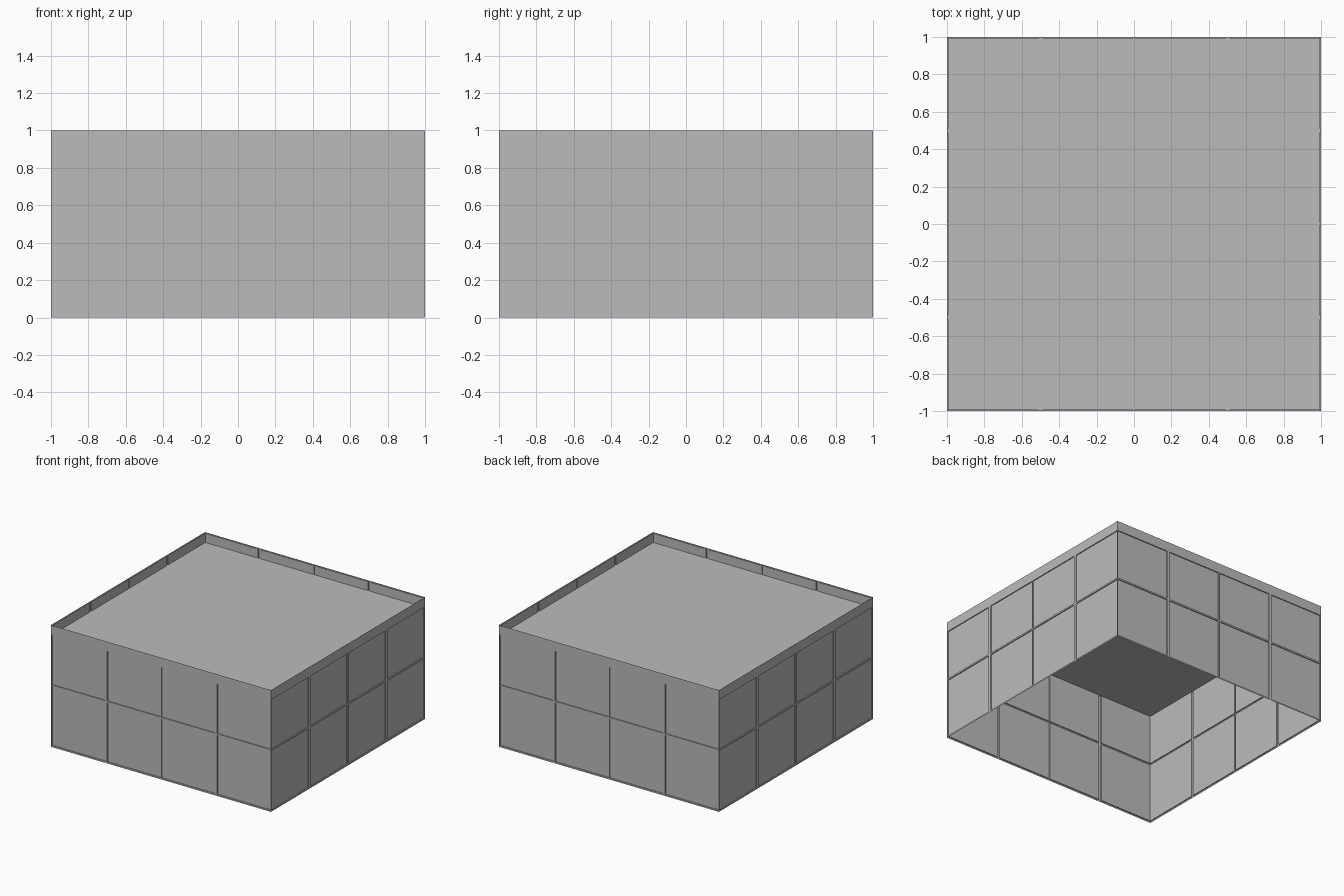
import bpy
import bmesh
from mathutils import Matrix
from math import pi

default = bpy.data.objects.get("Cube")
if default:
    bpy.data.objects.remove(default, do_unlink=True)

grey = bpy.data.materials.new("plain grey")
grey.use_nodes = True
colour = (0.5, 0.5, 0.5, 1)
grey.diffuse_color = colour
grey.node_tree.nodes["Principled BSDF"].inputs["Base Color"].default_value = colour

RECESS = 0.008   # depth of the wall panels
RIM = 0.96       # inner half width of the parapet
ROOF = 0.92      # height of the sunken roof


def finish(bm, name):
    mesh = bpy.data.meshes.new(name)
    bm.to_mesh(mesh)
    bm.free()
    mesh.materials.append(grey)
    obj = bpy.data.objects.new(name, mesh)
    bpy.context.collection.objects.link(obj)
    return obj


def quad(bm, *points):
    return bm.faces.new([bm.verts.new(p) for p in points])


# Panelled sheet walls: a frame lattice whose large cells are pushed inwards
half = [0.005, 0.489, 0.511, 0.995, 1]
columns = [-x for x in reversed(half)] + half
rows = [0, 0.012, 0.498, 0.511, 0.994, 1]


def wall(name, angle):
    bm = bmesh.new()
    panels = []
    for x0, x1 in zip(columns, columns[1:]):
        for z0, z1 in zip(rows, rows[1:]):
            face = quad(bm, (x0, -1, z0), (x1, -1, z0), (x1, -1, z1), (x0, -1, z1))
            if min(x1 - x0, z1 - z0) > 0.1:
                panels.append(face)
    bmesh.ops.remove_doubles(bm, verts=bm.verts, dist=0.0001)
    pushed = bmesh.ops.extrude_discrete_faces(bm, faces=panels)["faces"]
    for face in pushed:
        bmesh.ops.translate(bm, verts=face.verts, vec=(0, RECESS, 0))
    bmesh.ops.rotate(bm, verts=bm.verts, matrix=Matrix.Rotation(angle, 3, "Z"))
    finish(bm, name)


for i, side in enumerate(("front", "left", "back", "right")):
    wall(side + "_wall", i * pi / 2)

# Sunken roof with its flat parapet rim, stepped in from one square
bm = bmesh.new()
roof = quad(bm, (-1, -1, 1), (1, -1, 1), (1, 1, 1), (-1, 1, 1))
bmesh.ops.inset_region(bm, faces=[roof], thickness=1 - RIM)
sunken = bmesh.ops.extrude_discrete_faces(bm, faces=[roof])["faces"]
bmesh.ops.translate(bm, verts=sunken[0].verts, vec=(0, 0, ROOF - 1))
finish(bm, "roof_and_parapet")
